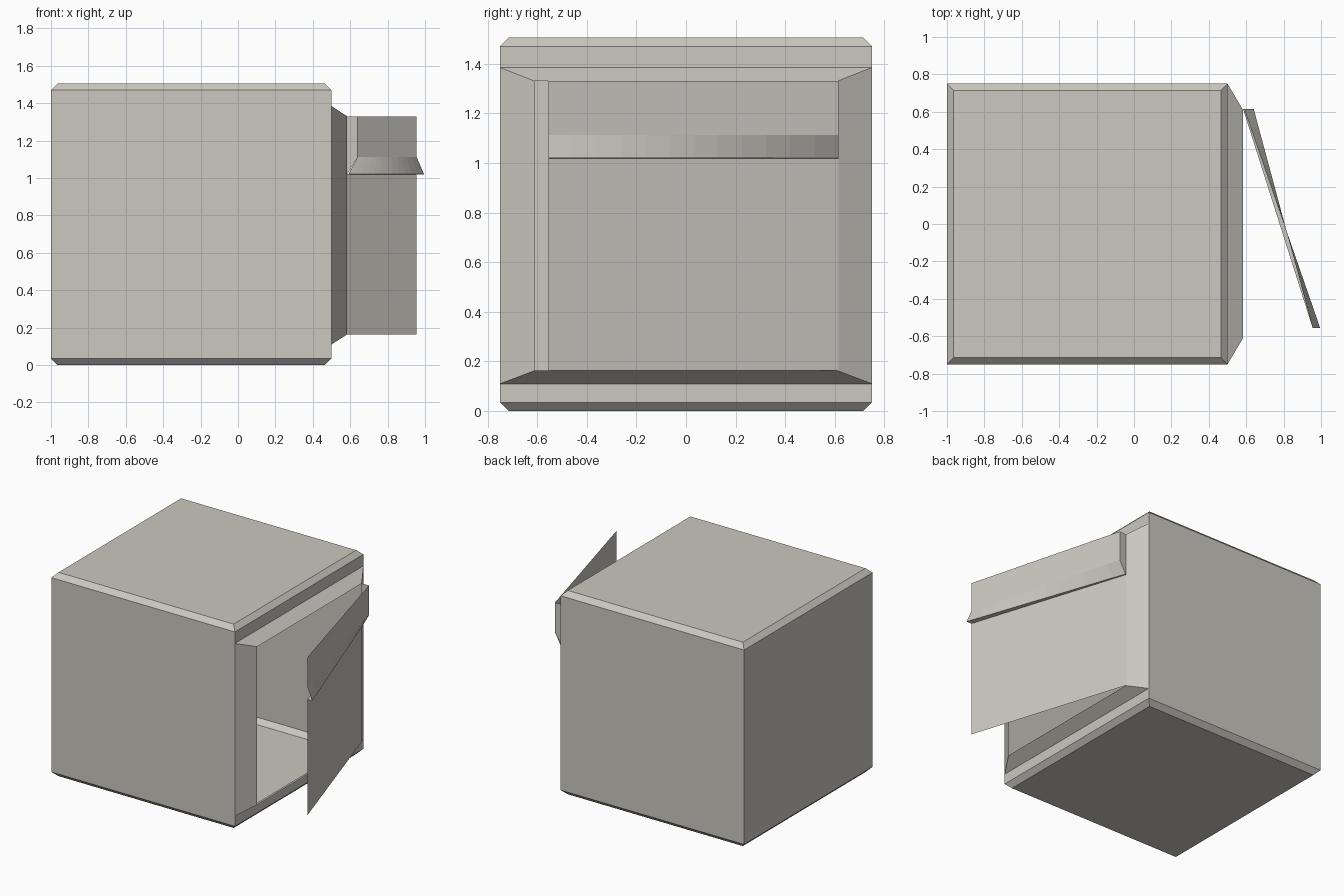
import bpy
import bmesh
from mathutils import Vector

cube = bpy.data.objects.get("Cube")
if cube:
    bpy.data.objects.remove(cube, do_unlink=True)

# One warm grey paint for every part
paint = bpy.data.materials.new("warm_grey_paint")
colour = (0.60, 0.58, 0.53, 1.0)
paint.use_nodes = True
paint.diffuse_color = colour
paint.node_tree.nodes["Principled BSDF"].inputs["Base Color"].default_value = colour


def finish(name, bm):
    bmesh.ops.remove_doubles(bm, verts=bm.verts, dist=0.0005)
    mesh = bpy.data.meshes.new(name)
    bm.to_mesh(mesh)
    bm.free()
    mesh.materials.append(paint)
    obj = bpy.data.objects.new(name, mesh)
    bpy.context.collection.objects.link(obj)
    return obj


def face(bm, points):
    return bm.faces.new([bm.verts.new(p) for p in points])


def bridge(bm, lower, upper, skip=()):
    """Quads between two closed rings of points."""
    n = len(lower)
    for i in range(n):
        if i not in skip:
            j = (i + 1) % n
            face(bm, [lower[i], lower[j], upper[j], upper[i]])


LEFT, RIGHT, HALF, HEIGHT, CHAMFER = -1.0, 0.5, 0.75, 1.505, 0.035
STRIP_LOW, STRIP_HIGH = 0.11, 1.385      # heights where the door frame starts
RIM_X, RIM_Y, RIM_LOW, RIM_HIGH = 0.583, 0.61, 0.163, 1.33


def plan(z, inset=0.0):
    return [Vector((x, y, z)) for x, y in (
        (LEFT + inset, -HALF + inset), (RIGHT - inset, -HALF + inset),
        (RIGHT - inset, HALF - inset), (LEFT + inset, HALF - inset))]


def opening(x, half, low, high):
    return [Vector((x, y, z)) for y, z in (
        (-half, low), (half, low), (half, high), (-half, high))]


# Hollow body with chamfered top and bottom, open toward the door
bm = bmesh.new()
rings = [plan(0, CHAMFER), plan(CHAMFER), plan(STRIP_LOW), plan(STRIP_HIGH),
         plan(HEIGHT - CHAMFER), plan(HEIGHT, CHAMFER)]
for i in range(len(rings) - 1):
    bridge(bm, rings[i], rings[i + 1], skip=(1,) if i == 2 else ())
face(bm, reversed(rings[0]))
face(bm, rings[-1])
bmesh.ops.remove_doubles(bm, verts=bm.verts, dist=0.0005)
bmesh.ops.dissolve_limit(bm, angle_limit=0.01, verts=bm.verts, edges=bm.edges)
finish("body_shell", bm)

# Tapered frame around the doorway
bm = bmesh.new()
bridge(bm, opening(RIGHT, HALF, STRIP_LOW, STRIP_HIGH),
       opening(RIM_X, RIM_Y, RIM_LOW, RIM_HIGH))
finish("door_frame", bm)

# Door standing ajar: height, hinge-side x and free-side x down the panel,
# with a twisted handle ledge across it
HINGE_Y, FREE_Y, STEPS = 0.615, -0.555, 12
profile = [(RIM_HIGH, 0.64, 0.955), (1.112, 0.64, 0.955), (1.02, 0.59, 0.995),
           (1.018, 0.583, 0.955), (RIM_LOW, 0.583, 0.955)]


def door_point(row, t):
    z, hinge_x, free_x = row
    return (hinge_x + (free_x - hinge_x) * t, HINGE_Y + (FREE_Y - HINGE_Y) * t, z)


names = ["door_upper_panel", "door_handle", "door_handle_underside", "door_lower_panel"]
for name, top, bottom in zip(names, profile, profile[1:]):
    bm = bmesh.new()
    for s in range(STEPS):
        a, b = s / STEPS, (s + 1) / STEPS
        face(bm, [door_point(top, b), door_point(bottom, b),
                  door_point(bottom, a), door_point(top, a)])
    finish(name, bm)

# Hinge flange joining the upper panel to the frame
bm = bmesh.new()
face(bm, [(RIM_X, RIM_Y, RIM_HIGH), (0.64, HINGE_Y, RIM_HIGH),
          (0.64, HINGE_Y, 1.112), (RIM_X, RIM_Y, 1.018)])
finish("hinge_flange", bm)
